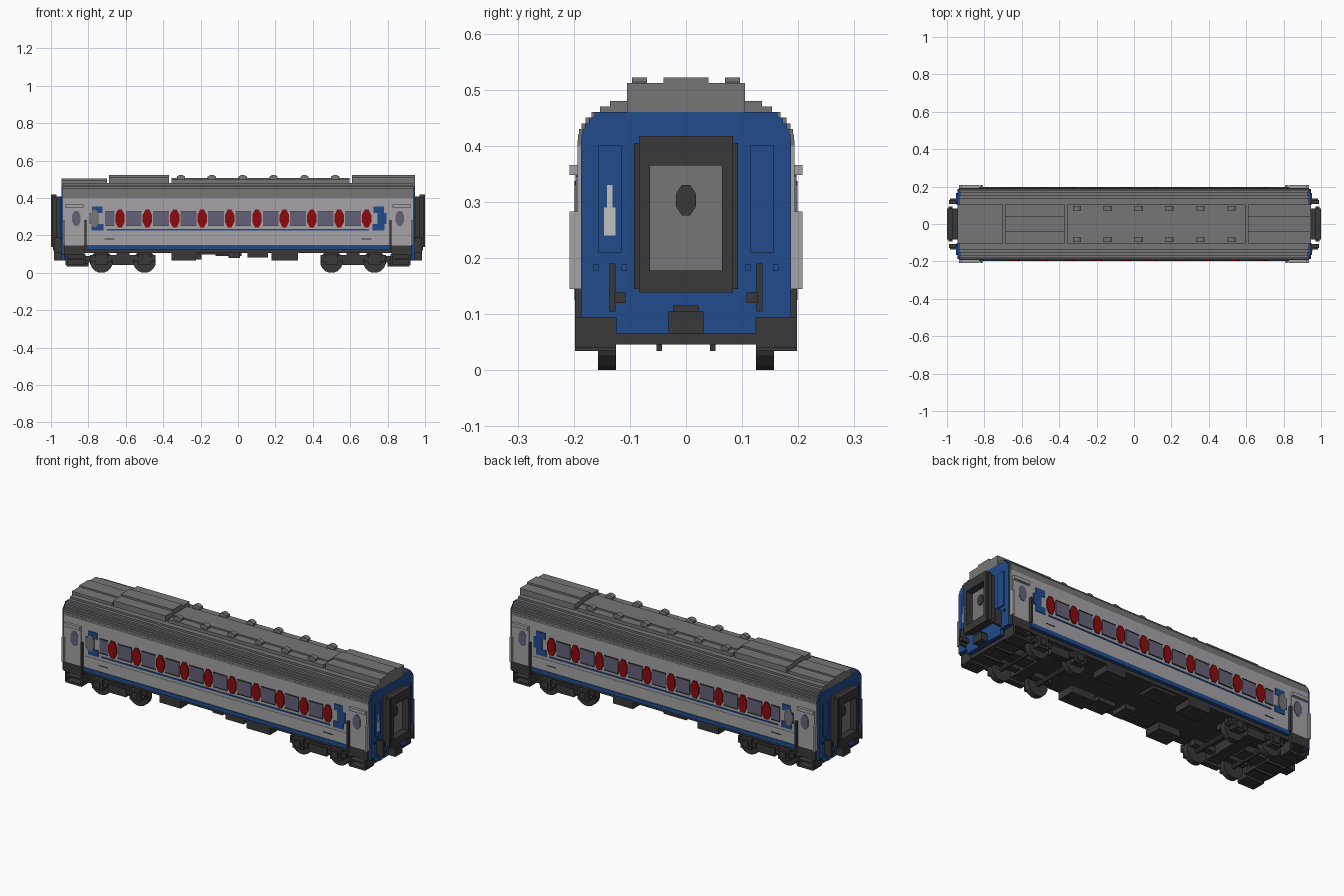
import bpy
import bmesh
from math import pi, cos
from mathutils import Matrix, Vector

default_cube = bpy.data.objects.get("Cube")
if default_cube:
    bpy.data.objects.remove(default_cube)


def material(name, red, green, blue):
    colour = (red, green, blue, 1)
    mat = bpy.data.materials.new(name)
    mat.use_nodes = True
    mat.diffuse_color = colour
    mat.node_tree.nodes["Principled BSDF"].inputs["Base Color"].default_value = colour
    return mat


light_grey = material("light grey", .38, .37, .38)
roof_grey = material("roof grey", .18, .18, .18)
charcoal = material("charcoal", .04, .04, .04)
blue = material("blue", .016, .07, .26)
deep_red = material("deep red", .26, .003, .004)
smoked_glass = material("smoked glass", .13, .12, .19)
off_white = material("off white", .53, .53, .53)


def finish(name, mat, bm, mirror):
    # Repeat the part across each mirror axis, then make the object
    for axis in mirror:
        flip = Vector([-1 if letter == axis else 1 for letter in "xyz"])
        copied = bmesh.ops.duplicate(bm, geom=bm.verts[:] + bm.edges[:] + bm.faces[:])["geom"]
        verts = [item for item in copied if isinstance(item, bmesh.types.BMVert)]
        bmesh.ops.scale(bm, vec=flip, verts=verts)
    bmesh.ops.recalc_face_normals(bm, faces=bm.faces[:])
    mesh = bpy.data.meshes.new(name)
    bm.to_mesh(mesh)
    bm.free()
    mesh.materials.append(mat)
    part = bpy.data.objects.new(name, mesh)
    bpy.context.collection.objects.link(part)


def boxes(name, mat, spans, mirror=""):
    # Each span holds a (low, high) pair for x, y and z
    bm = bmesh.new()
    for span in spans:
        middle = Vector([(low + high) / 2 for low, high in span])
        size = Matrix.Diagonal([high - low for low, high in span] + [1])
        bmesh.ops.create_cube(bm, size=1, matrix=Matrix.Translation(middle) @ size)
    finish(name, mat, bm, mirror)


def drums(name, mat, centres, half_width, half_height, depth, mirror="", sides=8, along="y"):
    # Flat-sided discs facing along x or y
    bm = bmesh.new()
    turn = Matrix.Rotation(pi / 2, 4, "X")
    if along == "x":
        turn = Matrix.Rotation(pi / 2, 4, "Z") @ turn
    shape = Matrix.Diagonal((half_width, half_height, depth, 1)) @ Matrix.Rotation(pi / sides, 4, "Z")
    radius = 1 / cos(pi / sides)
    for centre in centres:
        bmesh.ops.create_cone(bm, cap_ends=True, segments=sides, radius1=radius, radius2=radius,
                              depth=1, matrix=Matrix.Translation(centre) @ turn @ shape)
    finish(name, mat, bm, mirror)


def around(centre, half):
    return (centre - half, centre + half)


def across(half):
    return around(0, half)


def roof_layers(length, half_width, top):
    # Thin courses that narrow along a curve above the eaves
    course = .01
    count = round((top - eaves) / course)
    for i in range(count):
        inset = .3 * (i / 7) ** 2.5
        low = eaves + i * course
        yield (length, across(half_width * (1 - inset)), (low, low + course))


# Main dimensions
side = .193
end = .945
floor = .105
sill = .145
eaves = .4
wheel_centres = (.5, .73)
paint = (side - .01, side + .004)
raised_paint = (side - .01, side + .006)

# Body, floor and sills
boxes("body_shell", light_grey, [(across(end - .01), across(side), (sill, eaves))])
boxes("lower_side_panel", light_grey, [(across(.8), (side, side + .002), (sill, .21))], "y")
boxes("underframe", charcoal, [(across(end - .02), across(.18), (floor, sill))])
boxes("side_sill", blue, [(across(.81), (.18, .199), (sill - .02, sill + .002))], "y")

# End walls follow the roof curve
wall = (end - .02, end)
face = (end, end + .008)
boxes("end_wall", blue, [(wall, across(side - .006), (.094, eaves)), (wall, across(.125), (.065, .094)),
                         *roof_layers(wall, side - .006, .46)], "x")
boxes("end_side_panel", blue, [(face, (.115, .157), (.21, eaves))], "xy")
boxes("end_marker_lamp", blue, [(face, around(y, .005), (.178, .188)) for y in (.11, .16)], "xy")
boxes("end_marking", off_white, [((end, end + .01), around(-.136, half), (low, low + .05))
                                 for half, low in ((.01, .24), (.005, .28))])

# Stepped roof with raised sections
boxes("roof_base", roof_grey, roof_layers(across(end - .01), side, .48))


def roof_section(name, length, shoulder, ridge, ridge_half):
    boxes(name, roof_grey, [(length, across(floor), (.46, shoulder)),
                            (length, across(ridge_half), (.46, ridge))])


roof_section("roof_left_end", (-end, -.7), .495, .503, .04)
roof_section("roof_left_hump", (-.69, -.37), .512, .522, .04)
roof_section("roof_middle", (-.355, .595), .498, .506, .06)
roof_section("roof_right_hump", (.61, end), .512, .522, .04)
drums("roof_vents", roof_grey, [(.165 * i - .305, .083, .508) for i in range(6)], .022, .014, .027, "y")

# Window band: red panels alternate with windows
band = .29
pitch = .1465
panel_centres = [pitch * i - .631 for i in range(10)]
window_spans = [(x + .031, x + pitch - .031) for x in panel_centres[:-1]] + [(-.71, -.66)]
boxes("side_windows", smoked_glass, [(span, paint, around(band, .039)) for span in window_spans], "y")
boxes("window_bars", charcoal, [(span, raised_paint, around(band + offset, .002))
                                for span in window_spans for offset in across(.039)], "y")
drums("red_panels", deep_red, [(x, side, band) for x in panel_centres], .025, .047, .012, "y")
boxes("blue_pinstripe", blue, [(across(.7), paint, (.226, .233))], "y")
boxes("data_lines", charcoal, [((.66, .715), paint, around(.18, .002))], "xy")

# Crescents close the window band
boxes("blue_crescents", blue, [((.745, .795), paint, around(band, .03)),
                               ((.725, .78), paint, (band + .03, band + .065)),
                               ((.72, .782), paint, (band - .065, band - .03))], "xy")
drums("grey_roundel", roof_grey, [(-.767, side, band)], .024, .045, .012, "y")

# Entrance doors with ledges and rails
door = (.825, .925)
proud = (side - .01, .208)
boxes("door_panels", light_grey, [(door, (side, side + .003), (sill, .345))], "xy")
drums("door_windows", smoked_glass, [(.865, side, band)], .023, .04, .011, "xy")
boxes("door_ledges", light_grey, [(door, proud, (.348, .366))], "xy")
boxes("door_rails", charcoal, [(around(.815, .005), proud, (sill, .283))], "xy")
boxes("corner_rails", light_grey, [(around(.93, .006), proud, (sill, .283))], "xy")

# Open boarding steps
step_length = (.82, .917)
step_depth = (.125, .198)
boxes("step_treads", charcoal, [(step_length, step_depth, (.034, .046)),
                                (step_length, step_depth, around(.072, .004)),
                                (step_length, (.125, .14), (.04, .1)),
                                ((.82, .93), step_depth, (.094, sill))], "xy")
boxes("step_hangers", charcoal, [(around(x, .005), step_depth, (.04, .1)) for x in step_length], "xy")


def gangway_ring(name, length, half, bottom, top):
    # Four bars around the doorway
    opening = .064
    boxes(name, charcoal, [(length, (opening, half), (bottom, top)),
                           (length, (-half, -opening), (bottom, top)),
                           (length, across(opening), (bottom, .178)),
                           (length, across(opening), (.365, top))], "x")


# Gangway between cars
gangway_ring("gangway_bellows", (end, .975), .082, .15, .408)
gangway_ring("gangway_frame", (.97, 1), .084, .138, .417)
boxes("gangway_side_trim", charcoal, [((.97, .992), (.08, .093), (sill, .405))], "xy")
boxes("gangway_door", roof_grey, [((.94, .962), across(.066), (.17, .37))], "x")
drums("door_porthole", charcoal, [(.962, 0, .303)], .018, .027, .012, "x", along="x")

# Coupler and end handrails
boxes("coupler", charcoal, [((.92, .985), across(.031), (.065, floor)),
                            ((.92, .98), across(.022), (floor, .115))], "x")
boxes("end_rails", charcoal, [((end, .985), around(.131, .005), (floor, .19)),
                              ((end, .99), (.108, .127), (.12, .138))], "xy")

# Wheels and axles
axle_height = .06
drums("wheels", charcoal, [(x, .141, axle_height) for x in wheel_centres],
      axle_height, axle_height, .032, "xy", sides=16)
drums("axles", charcoal, [(x, 0, axle_height) for x in wheel_centres], .012, .012, .28, "x")

# Bogies
bogie = sum(wheel_centres) / 2
frame_depth = (.15, .182)
boxes("bogie_frames", charcoal, [(around(bogie, .175), (.155, .175), (.07, .095)),
                                 (around(bogie, .165), (.08, .115), (.065, .095))], "xy")
boxes("bogie_bolsters", charcoal, [(around(bogie, .035), across(.17), (.055, floor))], "x")
boxes("bogie_springs", charcoal, [(around(bogie, .055), frame_depth, (.04, .085))], "xy")
boxes("axle_boxes", charcoal, [(around(x, width), (.15, outer), around(.07, height))
                               for x in wheel_centres
                               for width, outer, height in ((.055, .182, .01), (.032, .19, .03),
                                                            (.018, .197, .018))], "xy")
boxes("brake_beam", charcoal, [((.8, .92), across(.127), (.046, .065)), ((.66, .82), across(.04), (.055, .09))], "x")
boxes("brake_pins", charcoal, [((.8, .91), around(.048, .005), (.034, .05))], "xy")


def hang(name, centre, half_length, y, bottom):
    # Equipment box below the floor
    boxes(name, charcoal, [(around(centre, half_length), around(y, .05), (bottom, floor + .01))])


hang("battery_box", -.29, .065, -.13, .066)
hang("cooling_unit", .25, .072, -.13, .066)
hang("control_box", .105, .055, -.13, .082)
hang("brake_cylinder", -.02, .03, -.1, .08)
hang("air_tank", -.13, .08, -.1, .098)
hang("rear_battery_box", -.26, .065, .13, .07)
hang("rear_cooling_unit", .26, .06, .13, .07)
hang("rear_control_box", -.05, .07, .12, .09)
